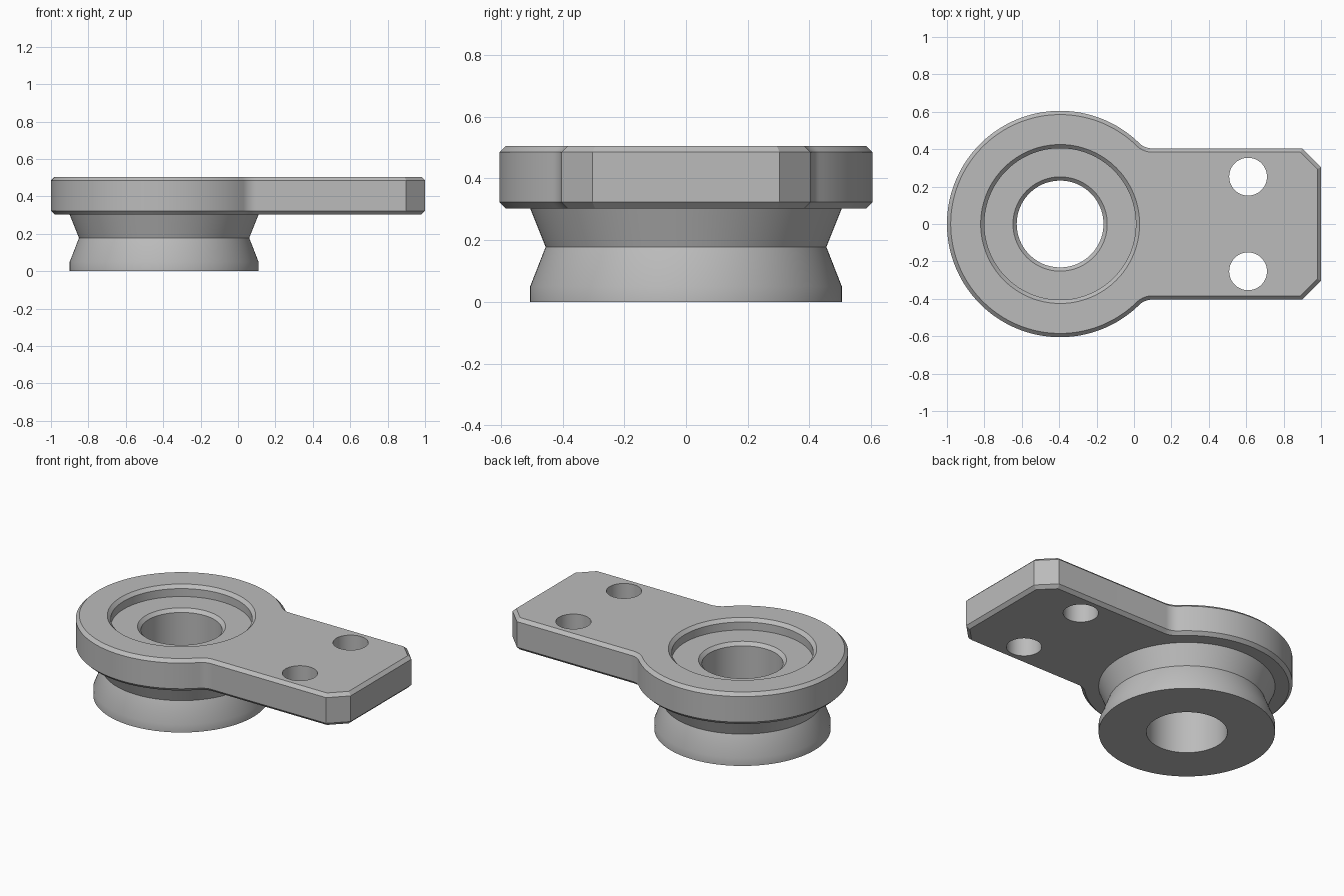
import bpy
import bmesh
from math import sin, cos, pi, sqrt, atan2

cube = bpy.data.objects.get("Cube")
if cube:
    bpy.data.objects.remove(cube, do_unlink=True)

CENTRE = -0.395               # x of the boss axis
BOTTOM, TOP, BEVEL = 0.303, 0.505, 0.02


def arc(cx, cy, r, a0, a1, n):
    return [(cx + r * cos(a0 + (a1 - a0) * i / n),
             cy + r * sin(a0 + (a1 - a0) * i / n)) for i in range(n + 1)]


def plate_outline(d):
    """Keyhole-shaped plate outline, offset inward by d."""
    r, half, end, fillet = 0.605 - d, 0.404 - d, 1 - d, 0.1 + d
    cy = half + fillet
    dx = sqrt((r + fillet) ** 2 - cy ** 2)
    a = atan2(cy, dx)
    corner = 1.303 - d * sqrt(2)
    upper = [(end, corner - end), (corner - half, half)]
    upper += arc(CENTRE + dx, cy, fillet, -pi / 2, -pi + a, 10)
    upper += arc(CENTRE, 0, r, a, pi, 64)[1:]
    return upper + [(x, -y) for x, y in reversed(upper[:-1])]


bm = bmesh.new()


def ring(points, z):
    return [bm.verts.new((x, y, z)) for x, y in points]


def loft(rings):
    """Skin neighbouring rings; return the edge loops of the two ends."""
    for a, b in zip(rings, rings[1:]):
        for i in range(len(a)):
            j = (i + 1) % len(a)
            bm.faces.new((a[i], a[j], b[j], b[i]))
    return [[bm.edges.get((r[i - 1], r[i])) for i in range(len(r))]
            for r in (rings[0], rings[-1])]


def circle(cx, cy, r, n):
    return arc(cx, cy, r, 0, 2 * pi, n)[:-1]


# Plate rim with bevelled top and bottom edges
inner, outer = plate_outline(BEVEL), plate_outline(0)
low, high = loft([ring(inner, BOTTOM), ring(outer, BOTTOM + BEVEL),
                  ring(outer, TOP - BEVEL), ring(inner, TOP)])
bottom_edges, top_edges = list(low), list(high)

# Turned boss: grooved outside, through bore, bearing recess
profile = [(0.505, BOTTOM), (0.455, 0.178), (0.505, 0.05), (0.505, 0),
           (0.232, 0), (0.232, 0.415), (0.252, 0.435),
           (0.405, 0.435), (0.405, TOP - BEVEL), (0.425, TOP)]
low, high = loft([ring(circle(CENTRE, 0, r, 128), z) for r, z in profile])
bottom_edges += low
top_edges += high

# Two mounting holes
for side in (-1, 1):
    hole = circle(0.61, side * 0.253, 0.101, 64)
    low, high = loft([ring(hole, BOTTOM), ring(hole, TOP)])
    bottom_edges += low
    top_edges += high

# Flat plate faces around the openings
bmesh.ops.triangle_fill(bm, edges=bottom_edges, use_beauty=True, normal=(0, 0, -1))
bmesh.ops.triangle_fill(bm, edges=top_edges, use_beauty=True, normal=(0, 0, 1))
bmesh.ops.recalc_face_normals(bm, faces=bm.faces)

mesh = bpy.data.meshes.new("pivot_bracket")
bm.to_mesh(mesh)
bm.free()
bracket = bpy.data.objects.new("pivot_bracket", mesh)
bpy.context.collection.objects.link(bracket)

# Plain grey metal
grey = bpy.data.materials.new("plain_grey")
grey.use_nodes = True
colour = (0.5, 0.5, 0.5, 1)
grey.diffuse_color = colour
grey.node_tree.nodes["Principled BSDF"].inputs["Base Color"].default_value = colour
mesh.materials.append(grey)

bpy.ops.object.select_all(action='DESELECT')
bracket.select_set(True)
bpy.context.view_layer.objects.active = bracket
bpy.ops.object.shade_smooth_by_angle(angle=pi / 6)
